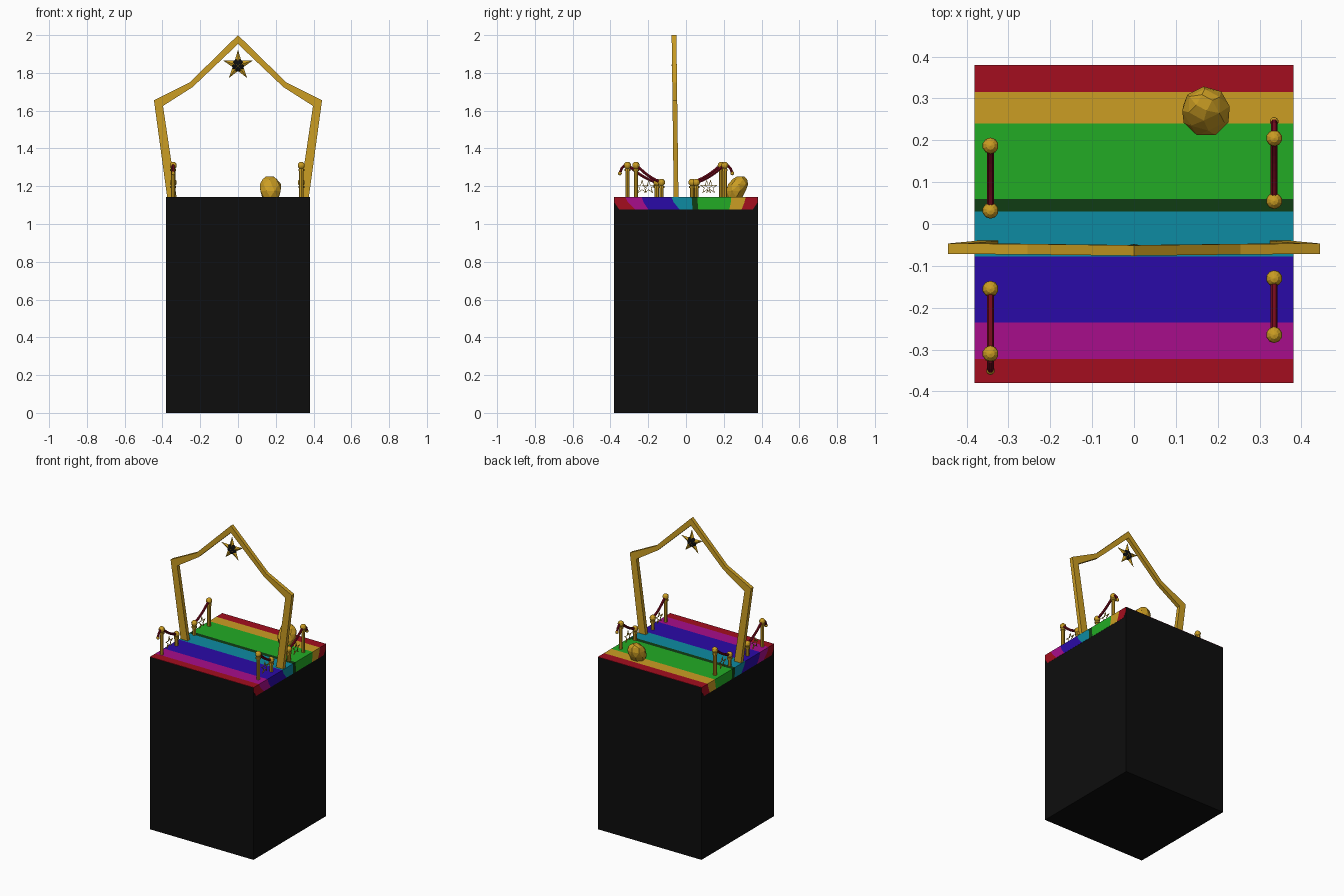
import bpy, bmesh, math
from mathutils import Vector, Matrix

if "Cube" in bpy.data.objects:
    bpy.data.objects.remove(bpy.data.objects["Cube"])

def mat(name, c):
    m = bpy.data.materials.new(name)
    m.diffuse_color = (*c, 1)
    m.use_nodes = True
    m.node_tree.nodes["Principled BSDF"].inputs["Base Color"].default_value = m.diffuse_color
    return m

GOLD = mat("gold", (0.60, 0.34, 0.017))
BLACK = mat("black", (0.004, 0.004, 0.004))
RED = mat("red", (0.37, 0.004, 0.013))
ROPE = mat("dark red", (0.17, 0.003, 0.012))
GREEN = mat("green", (0.016, 0.41, 0.018))
DARK = mat("dark green", (0.005, 0.045, 0.007))
TEAL = mat("teal", (0.004, 0.26, 0.36))
BLUE = mat("indigo", (0.023, 0.003, 0.39))
PINK = mat("magenta", (0.39, 0.004, 0.26))

def finish(bm, name, material):
    bmesh.ops.recalc_face_normals(bm, faces=bm.faces)
    me = bpy.data.meshes.new(name)
    bm.to_mesh(me)
    bm.free()
    me.materials.append(material)
    ob = bpy.data.objects.new(name, me)
    bpy.context.collection.objects.link(ob)
    return ob

def prism(name, pts, offset, material):
    """Extrude a closed 3D polygon by an offset vector."""
    bm = bmesh.new()
    f = bm.faces.new([bm.verts.new(p) for p in pts])
    r = bmesh.ops.extrude_face_region(bm, geom=[f])
    vs = [v for v in r["geom"] if isinstance(v, bmesh.types.BMVert)]
    bmesh.ops.translate(bm, verts=vs, vec=offset)
    return finish(bm, name, material)

def tube(name, pts, r, material, sides=6):
    """Sweep a ring along points lying in a plane of constant x."""
    bm = bmesh.new()
    rings = []
    for i, p in enumerate(pts):
        t = (pts[min(i + 1, len(pts) - 1)] - pts[max(i - 1, 0)]).normalized()
        u = Vector((1, 0, 0))
        w = t.cross(u)
        rings.append([bm.verts.new(p + r * (math.cos(a) * u + math.sin(a) * w))
                      for a in (2 * math.pi * k / sides for k in range(sides))])
    for a, b in zip(rings, rings[1:]):
        for k in range(sides):
            j = (k + 1) % sides
            bm.faces.new((a[k], a[j], b[j], b[k]))
    bm.faces.new(rings[0])
    bm.faces.new(rings[-1])
    return finish(bm, name, material)

def ball(name, c, r, material):
    bm = bmesh.new()
    bmesh.ops.create_uvsphere(bm, u_segments=10, v_segments=6, radius=r,
                              matrix=Matrix.Translation(c))
    return finish(bm, name, material)

def star_points(r_out, r_in):
    return [((r_in if k % 2 else r_out) * math.sin(k * math.pi / 5),
             (r_in if k % 2 else r_out) * math.cos(k * math.pi / 5)) for k in range(10)]

TOP = 1.142

# Plinth
prism("plinth", [(-.38, -.38, 0), (.38, -.38, 0), (.38, .38, 0), (-.38, .38, 0)],
      (0, 0, TOP), BLACK)

# Rainbow stripes set into the top, showing on both sides
top_y = [-.3795, -.323, -.235, -.078, .03, .06, .24, .316, .3795]
low_y = [-.355, -.27, -.20, -.035, .035, .065, .23, .295, .355]
cols = [RED, PINK, BLUE, TEAL, DARK, GREEN, GOLD, RED]
names = ["front_red", "magenta", "indigo", "teal", "dark_green", "green", "gold", "back_red"]
for i, (n, m) in enumerate(zip(names, cols)):
    a, b, c, d = top_y[i], top_y[i + 1], low_y[i], low_y[i + 1]
    ma, mb = (a * .7 + c * .3, b * .7 + d * .3)
    if i == 0: ma = a
    if i == 7: mb = b
    prism(n + "_stripe", [(-.381, a, TOP + .002), (-.381, b, TOP + .002), (-.381, mb, 1.115),
                          (-.381, d, 1.078), (-.381, c, 1.078), (-.381, ma, 1.115)],
          (.762, 0, 0), m)

# Pointed arch: half profile outer and inner, mirrored
outer = [(.375, TOP), (.445, 1.655), (.255, 1.75), (0, 2.0)]
inner = [(.325, TOP), (.397, 1.625), (.24, 1.725), (0, 1.953)]
def lean(x, z):
    return -.04 - .011 * (z - TOP) / .86
bm = bmesh.new()
def section(o, i, s):
    return [bm.verts.new((s * p[0], lean(*p) - d, p[1]))
            for p, d in ((o, 0), (i, 0), (i, .025), (o, .025))]
path = [section(o, i, -1) for o, i in zip(outer, inner)]
path += [section(o, i, 1) for o, i in list(zip(outer, inner))[-2::-1]]
for a, b in zip(path, path[1:]):
    for k in range(4):
        j = (k + 1) % 4
        bm.faces.new((a[k], a[j], b[j], b[k]))
bm.faces.new(path[0])
bm.faces.new(path[-1])
finish(bm, "arch", GOLD)

# Faceted star under the peak, with black core
C = Vector((0, -.062, 1.84))
bm = bmesh.new()
ring = [bm.verts.new(C + Vector((x, 0, z))) for x, z in star_points(.083, .03)]
for s in (-1, 1):
    tip = bm.verts.new(C + Vector((0, s * .014, 0)))
    for k in range(10):
        bm.faces.new((ring[k], ring[(k + 1) % 10], tip))
finish(bm, "hanging_star", GOLD)
core = ball("star_core", (0, 0, 0), .034, BLACK)
core.scale = (1, .4, 1)
core.location = C

# Rope barriers: tall post, short post, rope, loose end, wire star
def barrier(x, y_tall, y_short, loose):
    s = 1 if y_tall > y_short else -1
    for label, y, h in (("tall", y_tall, 1.31), ("short", y_short, 1.22)):
        tube(label + "_post", [Vector((x, y, TOP)), Vector((x, y, h))], .0115, GOLD, 8)
        tube(label + "_post_collar", [Vector((x, y, h - .03)), Vector((x, y, h - .018))],
             .016, GOLD, 8)
        ball(label + "_post_knob", (x, y, h), .0195, GOLD)
    pts = []
    for k in range(9):
        t = k / 8
        pts.append(Vector((x, y_tall + (y_short - y_tall) * t,
                           1.315 - .095 * t - .05 * t * (1 - t))))
    tube("rope", pts, .0085, ROPE)
    if loose:
        end = [Vector((x, y_tall + s * dy, z)) for dy, z in
               ((0, 1.315), (.018, 1.308), (.031, 1.293), (.038, 1.275))]
        tube("rope_end", end, .008, ROPE)
        ball("rope_tip", (x, y_tall + s * .04, 1.268), .0105, GOLD)
    # Wire star outline between the posts
    c = Vector((x, (y_tall + y_short) / 2, 1.195))
    bm = bmesh.new()
    rows = [[bm.verts.new(c + Vector((dx, p, q))) for p, q in star_points(ro, ri)]
            for dx, ro, ri in ((-.002, .04, .015), (.002, .04, .015),
                               (.002, .031, .0115), (-.002, .031, .0115))]
    for r in range(4):
        a, b = rows[r], rows[(r + 1) % 4]
        for k in range(10):
            j = (k + 1) % 10
            bm.faces.new((a[k], a[j], b[j], b[k]))
    finish(bm, "wire_star", GOLD)

barrier(-.343, -.31, -.155, True)
barrier(-.343, .187, .032, False)
barrier(.335, -.265, -.13, False)
barrier(.335, .205, .055, True)

# Gold nugget: hull of leaning rings
bm = bmesh.new()
for z, cx, cy, rx, ry, n, ph in ((TOP, .172, .258, .046, .044, 7, .2),
                                 (1.175, .172, .264, .058, .056, 8, .4),
                                 (1.21, .172, .276, .057, .053, 8, .1),
                                 (1.238, .168, .285, .042, .038, 6, .5),
                                 (1.252, .168, .290, .02, .02, 4, .3)):
    for k in range(n):
        a = ph + 2 * math.pi * k / n
        bm.verts.new((cx + rx * math.cos(a), cy + ry * math.sin(a), z))
bmesh.ops.convex_hull(bm, input=bm.verts)
finish(bm, "nugget", GOLD)
